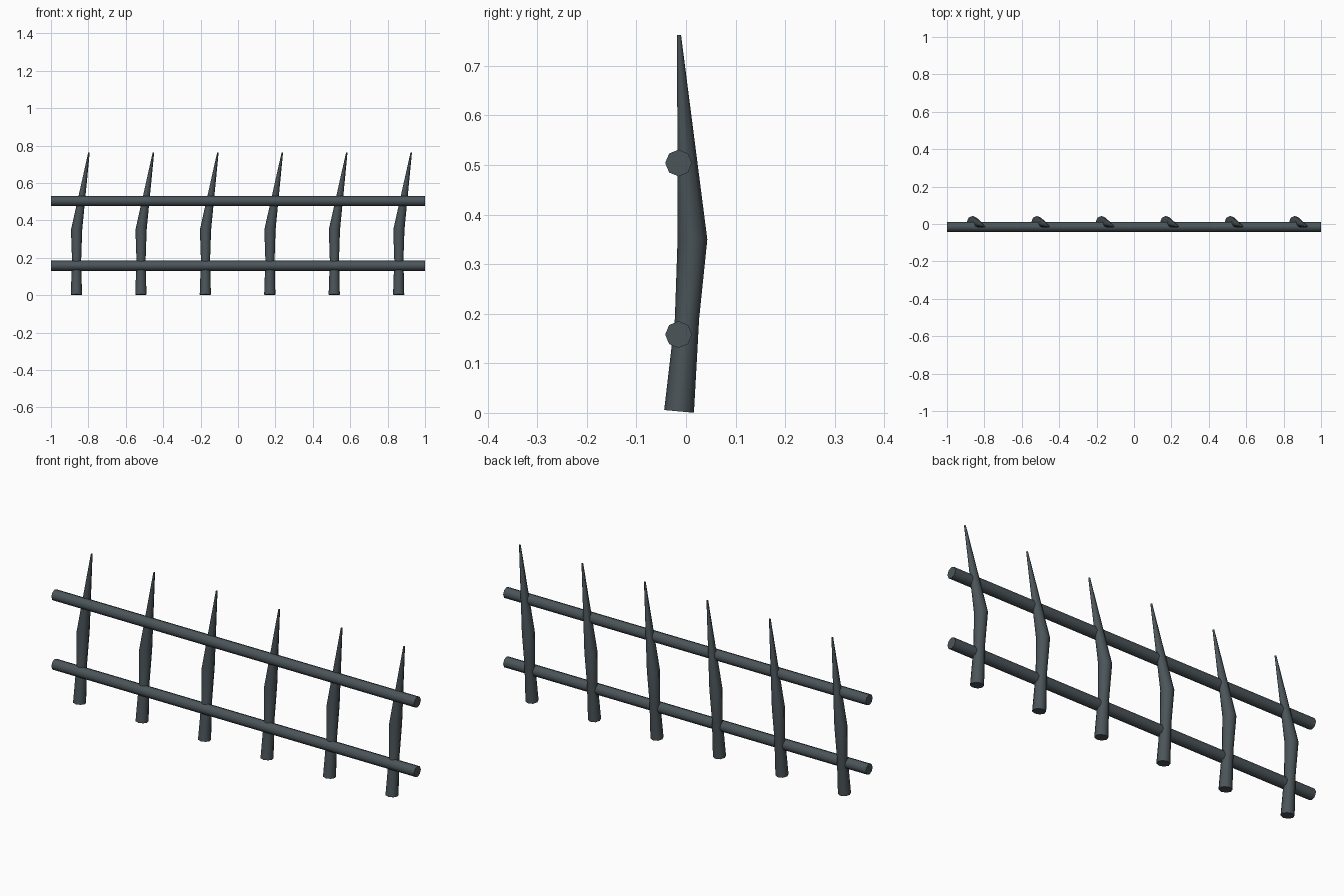
import bpy, bmesh
from math import pi, cos, sin

if "Cube" in bpy.data.objects:
    bpy.data.objects.remove(bpy.data.objects["Cube"])


def loft(name, rings, sides, axis):
    """Skin a row of round rings: (centre x, y, z, radius, tilt)."""
    bm = bmesh.new()
    loops = []
    for x, y, z, r, tilt in rings:
        loop = []
        for i in range(sides):
            a = 2 * pi * i / sides
            u, v = r * cos(a), r * sin(a)
            if axis == 'Z':
                co = (x + u, y + v, z - v * tilt)
            else:
                co = (x, y + u, z + v)
            loop.append(bm.verts.new(co))
        loops.append(loop)
    for a, b in zip(loops, loops[1:]):
        for i in range(sides):
            j = (i + 1) % sides
            bm.faces.new((a[i], a[j], b[j], b[i]))
    bm.faces.new(loops[0][::-1])
    bm.faces.new(loops[-1])
    bmesh.ops.recalc_face_normals(bm, faces=bm.faces)
    mesh = bpy.data.meshes.new(name)
    bm.to_mesh(mesh)
    bm.free()
    ob = bpy.data.objects.new(name, mesh)
    bpy.context.collection.objects.link(ob)
    mat = iron
    mesh.materials.append(mat)
    bpy.ops.object.select_all(action='DESELECT')
    ob.select_set(True)
    bpy.context.view_layer.objects.active = ob
    bpy.ops.object.shade_smooth_by_angle(angle=pi / 3.5)
    return ob


iron = bpy.data.materials.new("dark_iron")
iron.diffuse_color = (0.07, 0.09, 0.10, 1)
iron.use_nodes = True
iron.node_tree.nodes["Principled BSDF"].inputs["Base Color"].default_value = iron.diffuse_color

# Two horizontal rails
for label, z in (("lower_rail", 0.158), ("upper_rail", 0.504)):
    loft(label, [(-1, -0.015, z, 0.027, 0), (1, -0.015, z, 0.027, 0)], 8, 'X')

# Six crooked, tapering spikes
for n in range(6):
    x = -0.864 + n * 0.3446
    loft(f"spike_{n + 1}", [
        (x, -0.014, 0.003, 0.030, 0.09),
        (x + 0.001, 0.002, 0.19, 0.0245, 0),
        (x + 0.001, 0.013, 0.35, 0.030, 0),
        (x + 0.067, -0.014, 0.762, 0.004, 0),
    ], 8, 'Z')
